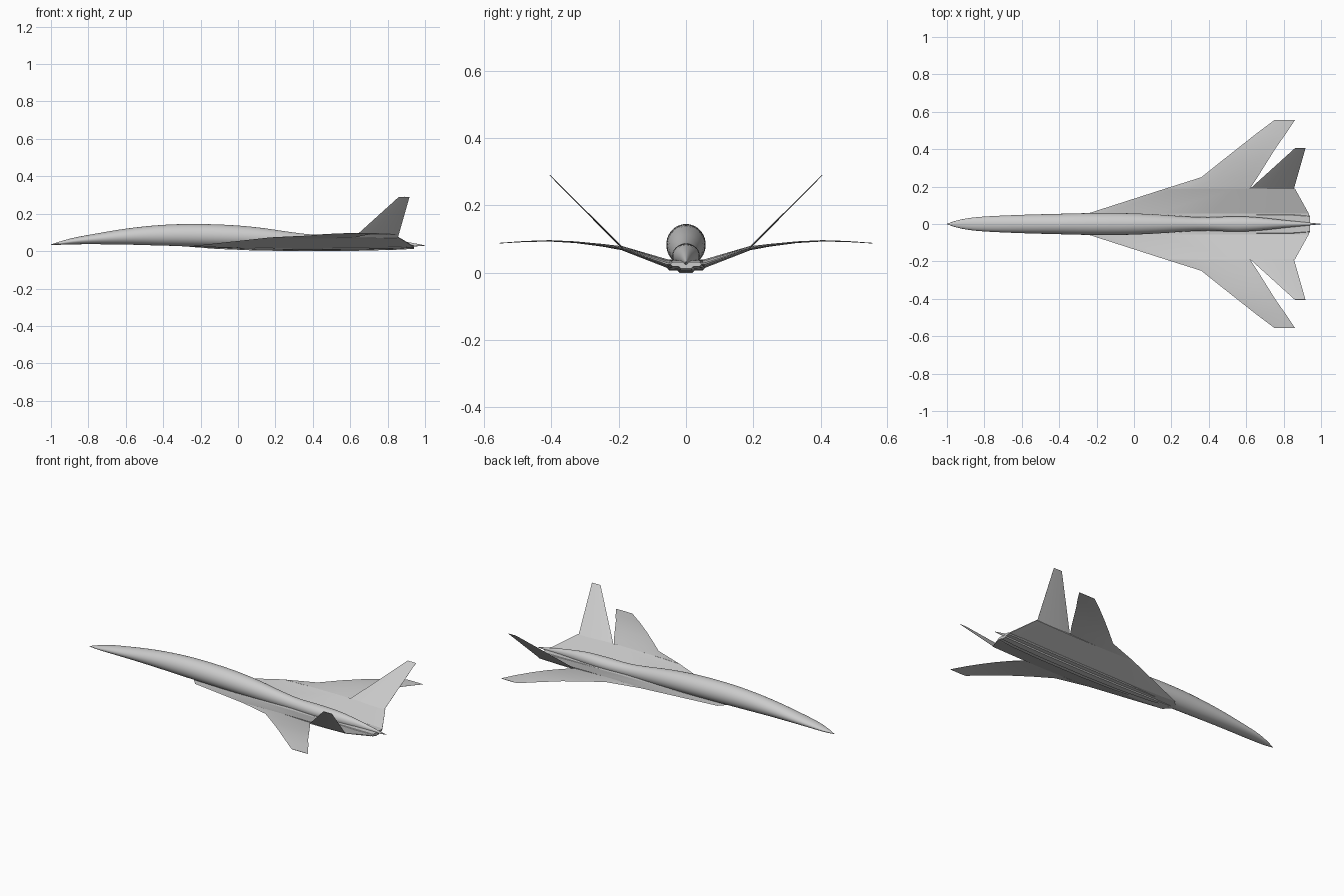
import bpy, bmesh, math
from mathutils import Vector

cube = bpy.data.objects.get("Cube")
if cube:
    bpy.data.objects.remove(cube, do_unlink=True)

grey = bpy.data.materials.new("light grey")
grey.use_nodes = True
tone = (0.6, 0.6, 0.6, 1)
grey.diffuse_color = tone
grey.node_tree.nodes["Principled BSDF"].inputs["Base Color"].default_value = tone


def loft(name, rings, cap_start=True, mirror=False, angle=30):
    """Skin a list of equal rings of points into one object."""
    bm = bmesh.new()
    loops = [[bm.verts.new(p) for p in ring] for ring in rings]
    for a, b in zip(loops, loops[1:]):
        for i in range(len(a)):
            j = (i + 1) % len(a)
            bm.faces.new((a[i], a[j], b[j], b[i]))
    if cap_start:
        bm.faces.new(loops[0])
    bm.faces.new(loops[-1])
    bmesh.ops.recalc_face_normals(bm, faces=bm.faces)
    mesh = bpy.data.meshes.new(name)
    bm.to_mesh(mesh)
    bm.free()
    mesh.materials.append(grey)
    obj = bpy.data.objects.new(name, mesh)
    bpy.context.collection.objects.link(obj)
    if mirror:
        mod = obj.modifiers.new("mirror", "MIRROR")
        mod.use_axis = (False, True, False)
        mod.use_clip = True
    bpy.ops.object.select_all(action="DESELECT")
    obj.select_set(True)
    bpy.context.view_layer.objects.active = obj
    bpy.ops.object.shade_smooth_by_angle(angle=math.radians(angle))
    return obj


def smooth_rows(rows, steps=4):
    """Catmull-Rom interpolation through the rows of a profile."""
    out = []
    for i in range(len(rows) - 1):
        p0, p1 = rows[max(i - 1, 0)], rows[i]
        p2, p3 = rows[i + 1], rows[min(i + 2, len(rows) - 1)]
        for s in range(steps):
            t = s / steps
            out.append([b + t / 2 * (c - a + t * (2*a - 5*b + 4*c - d + t * (3*(b - c) + d - a)))
                        for a, b, c, d in zip(p0, p1, p2, p3)])
    return out + [rows[-1]]


def ellipse(x, half, low, high, sides=40):
    mid, rad = (low + high) / 2, (high - low) / 2
    return [(x, half * math.cos(a), mid + rad * math.sin(a))
            for a in (math.tau * k / sides for k in range(sides))]


def airfoil(front, back, y, z, thick, out=(0, 1)):
    """Thin section between two x values; its thickness runs across the span."""
    shape = [(0, 0), (.08, .4), (.3, .85), (.55, 1), (.8, .7), (1, .2)]
    up = Vector((0, -out[0], out[1])) * thick / 2
    def point(f, t):
        return Vector((front + f * (back - front), y, z)) + up * t
    top = [point(f, t) for f, t in shape]
    return top + [point(f, -t) for f, t in reversed(shape[1:])]


# Fuselage: x, half width, underside, top
body = [
    (-1, .001, .034, .036), (-.95, .018, .034, .052), (-.88, .032, .036, .071),
    (-.78, .041, .037, .09), (-.6, .049, .035, .12), (-.42, .054, .03, .139),
    (-.25, .058, .026, .145), (-.05, .058, .022, .14), (.12, .051, .018, .125),
    (.28, .04, .015, .102), (.4, .036, .014, .089), (.55, .041, .013, .087),
    (.68, .034, .014, .083), (.8, .021, .018, .068), (.9, .011, .022, .05),
    (1, .001, .029, .031)]
loft("fuselage", [ellipse(*row) for row in smooth_rows(body)])

# Swept inner wing: front, back, y, z, thickness
inner = [(-.3, .94, 0, .026, .026), (-.25, .935, .055, .027, .026),
         (.17, .86, .19, .073, .013)]
loft("inner_wing", [airfoil(*s) for s in inner], cap_start=False, mirror=True, angle=15)

# Outer wing, drooping gently to the tip
outer = [(.17, .62, .19, .073, .012), (.36, .66, .25, .082, .008),
         (.46, .71, .33, .091, .005), (.555, .757, .405, .095, .004),
         (.65, .81, .48, .093, .003), (.75, .86, .555, .088, .002)]
loft("outer_wing", [airfoil(*s) for s in outer], mirror=True)

# Canted tail fins
lean = (.7, .7)
fin = [(.62, .855, .188, .073, .006, lean), (.86, .917, .405, .29, .002, lean)]
loft("tail_fin", [airfoil(*s) for s in fin], mirror=True)

# Flat engine fairing under the centre: x, half width, underside, top
belly = [(-.26, .012, .025, .03), (-.12, .035, .014, .034), (.1, .05, .005, .038),
         (.35, .055, .002, .038), (.65, .055, .004, .038), (.84, .053, .009, .036),
         (.94, .045, .014, .032)]
rings = []
for x, half, low, high in belly:
    side = [(half * .35, low - .002), (half * .45, low + .004), (half * .9, low + .005),
            (half, low + .01), (half, high - .006), (half * .9, high)]
    rings.append([(x, y, z) for y, z in side] + [(x, -y, z) for y, z in reversed(side)])
loft("engine_fairing", rings)
